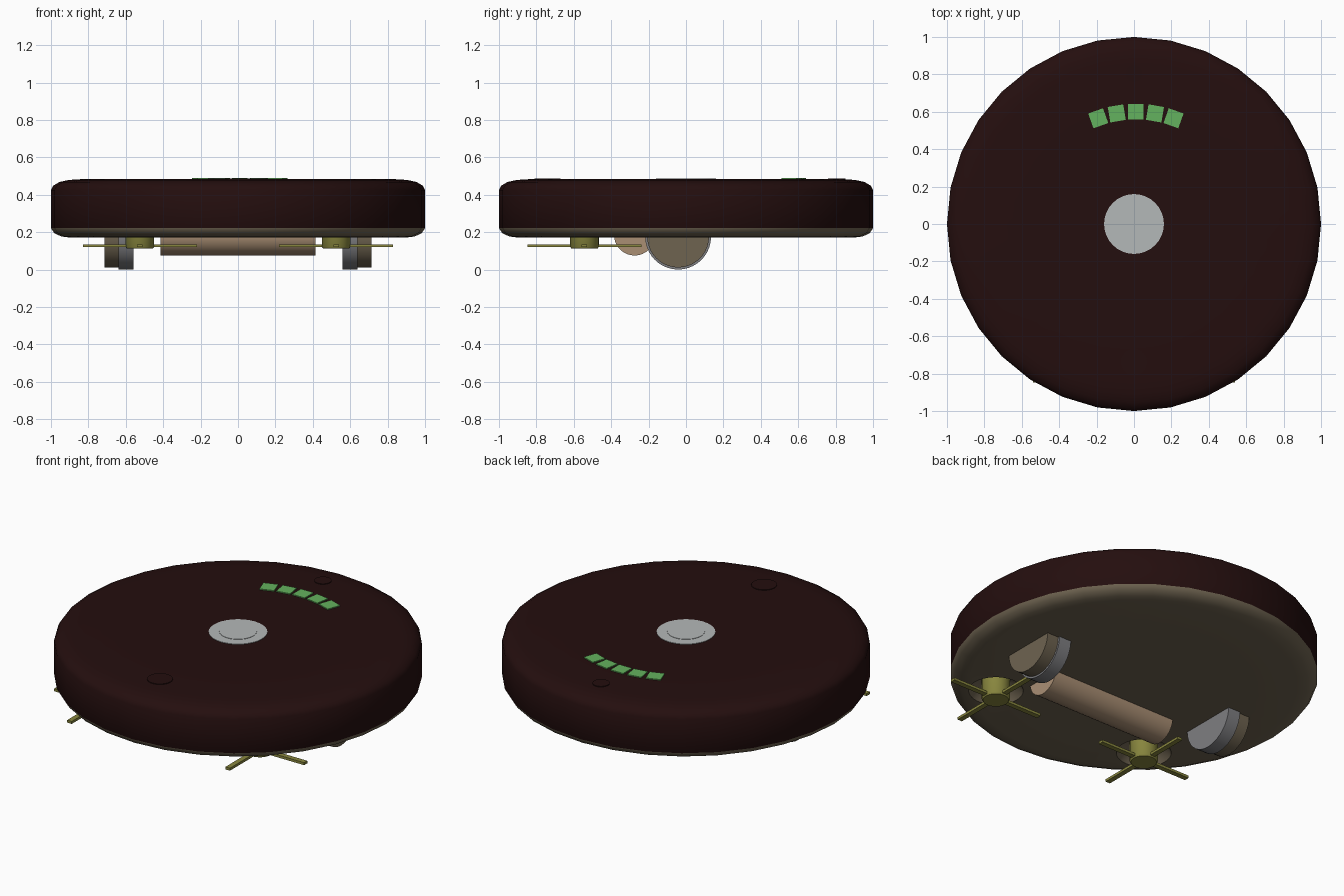
import bpy, bmesh, math
from mathutils import Matrix, Vector

if "Cube" in bpy.data.objects:
    bpy.data.objects.remove(bpy.data.objects["Cube"])


def material(name, rgb):
    lin = [((c / 255 + 0.055) / 1.055) ** 2.4 if c > 10 else c / 255 / 12.92 for c in rgb]
    m = bpy.data.materials.new(name)
    m.diffuse_color = (*lin, 1)
    m.use_nodes = True
    m.node_tree.nodes["Principled BSDF"].inputs["Base Color"].default_value = m.diffuse_color
    return m


SHELL = material("dark maroon", (36, 14, 14))
BASE = material("dark taupe", (110, 99, 80))
SILVER = material("silver", (180, 184, 184))
GREEN = material("indicator green", (100, 178, 94))
TYRE = material("mid grey", (126, 126, 129))
TAN = material("roller tan", (170, 143, 116))
OLIVE = material("brush olive", (136, 134, 62))


def finish(name, bm, *mats, smooth=True):
    bmesh.ops.recalc_face_normals(bm, faces=bm.faces)
    me = bpy.data.meshes.new(name)
    bm.to_mesh(me)
    bm.free()
    for m in mats:
        me.materials.append(m)
    ob = bpy.data.objects.new(name, me)
    bpy.context.collection.objects.link(ob)
    if smooth:
        smooth_object(ob)
    return ob


def smooth_object(ob):
    bpy.ops.object.select_all(action='DESELECT')
    ob.select_set(True)
    bpy.context.view_layer.objects.active = ob
    bpy.ops.object.shade_smooth_by_angle(angle=math.radians(35))


def lathe(profile, n):
    """Closed solid of revolution about z from (radius, z) points."""
    bm = bmesh.new()
    rings = [[bm.verts.new((r * math.cos(math.tau * i / n), r * math.sin(math.tau * i / n), z))
              for i in range(n)] for r, z in profile]
    for a, b in zip(rings, rings[1:]):
        for i in range(n):
            j = (i + 1) % n
            bm.faces.new((a[i], a[j], b[j], b[i]))
    bm.faces.new(rings[0])
    bm.faces.new(rings[-1])
    return bm


def disc(name, x, y, profile, mat, n=32):
    bm = lathe(profile, n)
    bmesh.ops.translate(bm, verts=bm.verts, vec=(x, y, 0))
    return finish(name, bm, mat)


def x_cylinder(name, x0, x1, y, z, r, mat, n=32):
    bm = lathe([(r, x0), (r, x1)], n)
    bmesh.ops.transform(bm, verts=bm.verts,
                        matrix=Matrix.Translation((0, y, z)) @ Matrix.Rotation(math.pi / 2, 4, 'Y'))
    return finish(name, bm, mat)


def box(bm, size, matrix):
    bmesh.ops.create_cube(bm, size=1, matrix=matrix @ Matrix.Diagonal((*size, 1)))


# Round body: maroon shell, taupe underside
bm = lathe([(0.6, 0.17), (0.89, 0.17), (0.945, 0.177), (0.983, 0.195), (1, 0.222),
            (1, 0.425), (0.988, 0.448), (0.955, 0.468), (0.905, 0.479), (0.84, 0.483), (0.6, 0.483)], 32)
for f in bm.faces:
    f.material_index = 1 if f.calc_center_median().z < 0.215 else 0
body = finish("body", bm, SHELL, BASE, smooth=False)

# Shallow bowls in the underside around the brushes
BX, BY = 0.525, -0.543
for side in (-1, 1):
    cb = bmesh.new()
    bmesh.ops.create_uvsphere(cb, u_segments=32, v_segments=24, radius=0.17,
                              matrix=Matrix.Translation((side * BX, BY, 0.09)))
    cutter = finish("bowl_cutter", cb, BASE, smooth=False)
    cutter.hide_render = True
    mod = body.modifiers.new("bowl", 'BOOLEAN')
    mod.object = cutter
    mod.operation = 'DIFFERENCE'
    mod.solver = 'EXACT'
    mod.material_mode = 'TRANSFER'
    bpy.context.view_layer.objects.active = body
    bpy.ops.object.modifier_apply(modifier=mod.name)
    bpy.data.objects.remove(cutter)
smooth_object(body)

# Top details: centre button, two flush caps, arc of indicator plates
disc("button_ring", 0, 0, [(0.16, 0.47), (0.16, 0.486)], SILVER)
disc("button_centre", 0, 0, [(0.102, 0.475), (0.102, 0.488)], SILVER)
disc("rear_cap", 0, 0.805, [(0.047, 0.47), (0.047, 0.487)], SHELL, 24)
disc("front_cap", 0, -0.74, [(0.07, 0.47), (0.07, 0.487)], SHELL, 24)
bm = bmesh.new()
for i in range(-2, 3):
    box(bm, (0.084, 0.084, 0.008),
        Matrix.Translation((0.01, 0, 0.485)) @ Matrix.Rotation(math.radians(-9.8 * i), 4, 'Z')
        @ Matrix.Translation((0, 0.6, 0)))
finish("indicator_lights", bm, GREEN, smooth=False)

# Drive wheels: grey tyre inside, taupe hub outside
for side, label in ((-1, "left"), (1, "right")):
    x_cylinder(label + "_tyre", side * 0.56, side * 0.64, -0.042, 0.176, 0.176, TYRE, 40)
    x_cylinder(label + "_wheel_hub", side * 0.64, side * 0.715, -0.042, 0.176, 0.165, BASE, 40)

# Main roller
x_cylinder("roller", -0.415, 0.415, -0.275, 0.185, 0.11, TAN)

# Side brushes: hub and four flat arms
for side, label in ((-1, "left"), (1, "right")):
    disc(label + "_brush_hub", side * BX, BY, [(0.07, 0.112), (0.077, 0.122), (0.077, 0.265)], OLIVE, 24)
    bm = bmesh.new()
    for k in range(4):
        box(bm, (0.3, 0.03, 0.015),
            Matrix.Translation((side * BX, BY, 0.127)) @ Matrix.Rotation(k * math.pi / 2, 4, 'Z')
            @ Matrix.Translation((0.155, 0, 0)))
    finish(label + "_brush_arms", bm, OLIVE, smooth=False)
